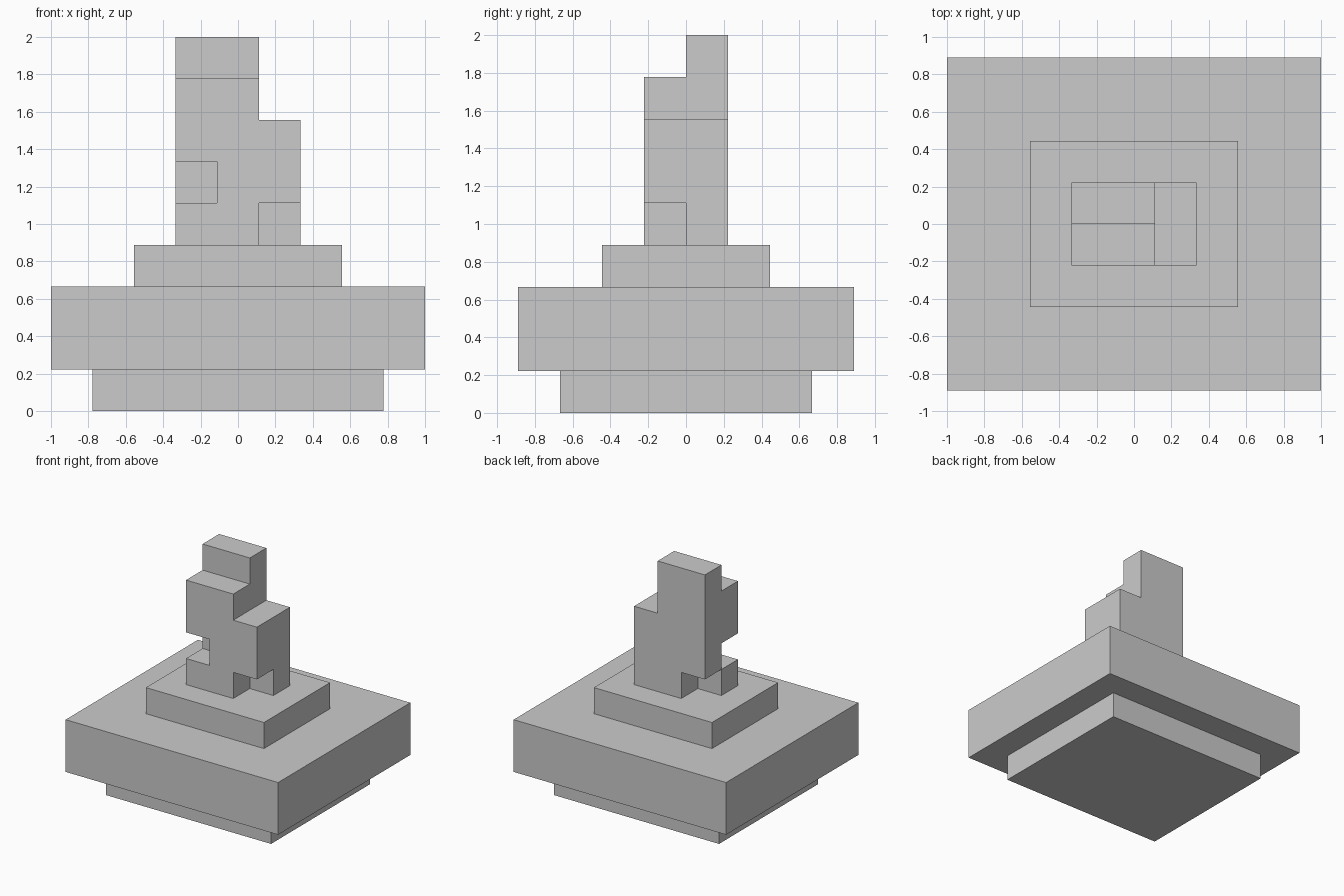
import bpy, bmesh
from mathutils import Vector

if "Cube" in bpy.data.objects:
    bpy.data.objects.remove(bpy.data.objects["Cube"])

U = 2 / 9  # module size: every part is a whole number of modules


def finish(bm, name):
    mesh = bpy.data.meshes.new(name)
    bm.to_mesh(mesh)
    bm.free()
    bpy.context.collection.objects.link(bpy.data.objects.new(name, mesh))


def slab(name, nx, ny, z0, z1):
    """Centred box, sizes in modules."""
    bm = bmesh.new()
    bmesh.ops.create_cube(bm, size=1)
    for v in bm.verts:
        v.co = Vector((v.co.x * nx, v.co.y * ny, z0 + (v.co.z + 0.5) * (z1 - z0))) * U
    finish(bm, name)


def block_form(name, layers, origin):
    """One clean shell round the filled modules; layers run front to back, rows top to bottom."""
    cells = {(x, y, len(rows) - 1 - r)
             for y, rows in enumerate(layers)
             for r, row in enumerate(rows)
             for x, c in enumerate(row) if c == "X"}
    bm = bmesh.new()
    for cell in cells:
        for axis in range(3):
            for sign in (-1, 1):
                n = Vector((0, 0, 0))
                n[axis] = sign
                if tuple(int(a + b) for a, b in zip(cell, n)) in cells:
                    continue
                a = Vector((0, 0, 0))
                a[(axis + 1) % 3] = 1
                b = n.cross(a)
                mid = Vector(cell) + Vector((0.5, 0.5, 0.5)) + n / 2 + Vector(origin)
                corners = (-a - b, a - b, a + b, b - a)
                bm.faces.new([bm.verts.new((mid + c / 2) * U) for c in corners])
    bmesh.ops.remove_doubles(bm, verts=bm.verts, dist=1e-4)
    bmesh.ops.dissolve_limit(bm, angle_limit=0.01, verts=bm.verts, edges=bm.edges)
    finish(bm, name)


# Stepped plinth
slab("foot", 7, 6, 0, 1)
slab("main_slab", 9, 8, 1, 3)
slab("upper_step", 5, 4, 3, 4)

# Abstract tower, notched at different heights front and back
front = ["...", "XX.", "XXX", ".XX", "XX."]
back = ["XX.", "XX.", "XXX", "XXX", ".XX"]
block_form("tower", [front, back], (-1.5, -1, 4))
